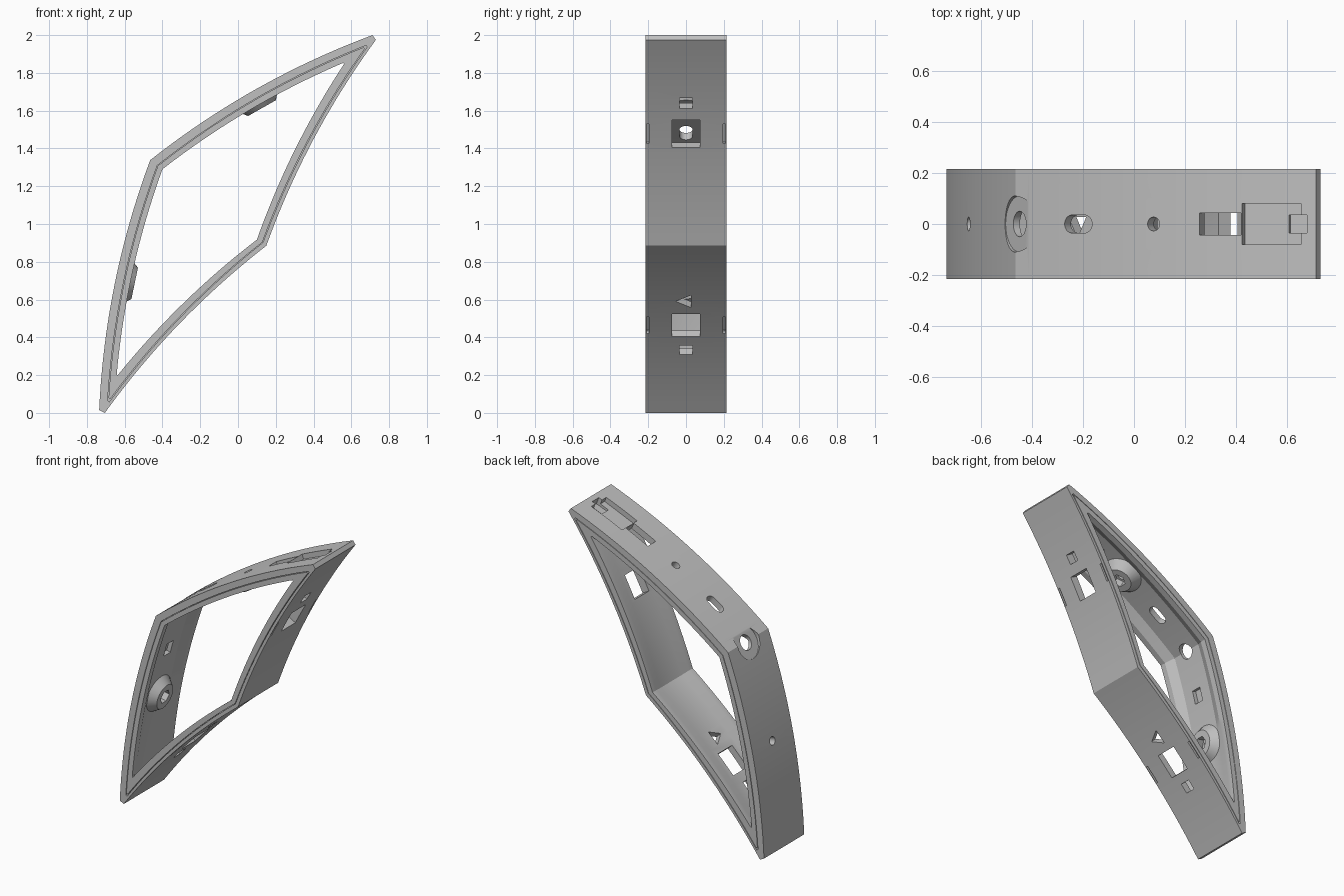
import bpy, bmesh, math
from mathutils import Matrix, Vector

if "Cube" in bpy.data.objects:
    bpy.data.objects.remove(bpy.data.objects["Cube"])

HALF = 0.215      # half depth of the frame
RADIUS = 4.3      # bend radius of the walls

grey = bpy.data.materials.new("plain grey")
grey.use_nodes = True
grey.diffuse_color = (0.53, 0.53, 0.53, 1)
grey.node_tree.nodes["Principled BSDF"].inputs["Base Color"].default_value = grey.diffuse_color


def make(name, bm):
    bmesh.ops.recalc_face_normals(bm, faces=bm.faces)
    if bm.calc_volume(signed=True) < 0:
        bmesh.ops.reverse_faces(bm, faces=bm.faces)
    mesh = bpy.data.meshes.new(name)
    bm.to_mesh(mesh)
    bm.free()
    mesh.materials.append(grey)
    obj = bpy.data.objects.new(name, mesh)
    bpy.context.collection.objects.link(obj)
    return obj


def bow(p, q, side, t):
    """Point and tangent on a bowed wall line from p to q."""
    p, q = Vector(p), Vector(q)
    d = q - p
    length = d.length
    n = Vector((-d.y, d.x)) / length
    sag = side * length ** 2 * t * (1 - t) / (2 * RADIUS)
    slope = side * length ** 2 * (1 - 2 * t) / (2 * RADIUS)
    return p + d * t + n * sag, (d + n * slope).normalized()


# Edges: left, upper, top tip, right, lower, bottom tip
SIDES = (1, 1, 0, -1, -1, 0)
LEFT, UPPER, RIGHT, LOWER = 0, 1, 3, 4
OUTER = [(-.735, .015), (-.465, 1.338), (.712, 2), (.73, 1.975), (.15, .885), (-.705, 0)]
GROOVE = [(-.69, .065), (-.427, 1.31), (.678, 1.945), (.684, 1.938), (.132, .902), (-.682, .058)]
INNER = [(-.642, .205), (-.4, 1.29), (.557, 1.853), (.562, 1.848), (.1, .917), (-.638, .198)]
RECESS = [(-.667, .145), (-.43, 1.31), (.597, 1.907), (.602, 1.902), (.112, .906), (-.663, .138)]


def outline(corners):
    pts = []
    for i, side in enumerate(SIDES):
        steps = 20 if side else 1
        q = corners[(i + 1) % len(corners)]
        pts += [bow(corners[i], q, side, k / steps)[0] for k in range(steps)]
    return pts


def ring(name, section):
    """Closed ring: section lists the (outline, y) rows in order round the wall."""
    bm = bmesh.new()
    rows = [[bm.verts.new((p.x, y, p.y)) for p in pts] for pts, y in section]
    n = len(rows[0])
    for r, a in enumerate(rows):
        b = rows[(r + 1) % len(rows)]
        for i in range(n):
            j = (i + 1) % n
            bm.faces.new((a[i], a[j], b[j], b[i]))
    return make(name, bm)


def seat(edge, t):
    """Local space on a wall: x along it, z outward."""
    p, d = bow(OUTER[edge], OUTER[(edge + 1) % 6], SIDES[edge], t)
    m = Matrix(((d.x, 0, -d.y), (0, 1, 0), (d.y, 0, d.x))).to_4x4()
    m.translation = (p.x, 0, p.y)
    return m


def block(m, length, width, lo=-.14, hi=.05, y=0):
    bm = bmesh.new()
    bmesh.ops.create_cube(bm, size=1)
    bm.transform(m @ Matrix.Translation((0, y, (lo + hi) / 2))
                 @ Matrix.Diagonal((length, width, hi - lo, 1)))
    return make("cutter", bm)


def drum(m, r, lo=-.2, hi=.05, sides=32, r_low=None, stretch=0, turn=0, name="cutter"):
    bm = bmesh.new()
    bmesh.ops.create_cone(bm, cap_ends=True, segments=sides, radius1=r_low or r,
                          radius2=r, depth=hi - lo)
    for v in bm.verts:
        if abs(v.co.x) > 1e-4:
            v.co.x += math.copysign(stretch, v.co.x)
    bm.transform(m @ Matrix.Translation((0, 0, (lo + hi) / 2)) @ Matrix.Rotation(turn, 4, 'Z'))
    return make(name, bm)


def cut(target, *cutters):
    """Subtract each cutter, moving to the next solver if one changes nothing."""
    for c in cutters:
        mod = target.modifiers.new("cut", 'BOOLEAN')
        mod.object, mod.operation = c, 'DIFFERENCE'
        before = len(target.data.vertices)
        for solver in ('MANIFOLD', 'EXACT', 'FLOAT'):
            mod.solver = solver
            graph = bpy.context.evaluated_depsgraph_get()
            mesh = bpy.data.meshes.new_from_object(target.evaluated_get(graph))
            if len(mesh.vertices) not in (0, before):
                target.data = mesh
                break
        target.modifiers.clear()
        bpy.data.objects.remove(c)


# Frame: thin seal grooves on both faces, walls hollowed between sloping lips
outer, groove, inner, recess = (outline(c) for c in (OUTER, GROOVE, INNER, RECESS))
groove_in = [g.lerp(p, .1) for g, p in zip(groove, inner)]
floor = HALF - .016
back = [(outer, HALF), (groove, HALF), (groove, floor), (groove_in, floor), (groove_in, HALF),
        (inner, HALF), (inner, HALF - .04), (recess, HALF - .1)]
frame = ring("frame", back + [(pts, -y) for pts, y in reversed(back)])

# Latch windows and edge slots in the right and lower walls
for edge, t, small_t in ((RIGHT, .475, .325), (LOWER, .51, .655)):
    m = seat(edge, t)
    cut(frame, block(m, .163, .15), block(seat(edge, small_t), .065, .07))
    for s in (-1, 1):
        cut(frame, block(m, .12, .013, -.024, .02, y=s * (HALF - .0115)))
cut(frame, drum(seat(LOWER, .365), .055, -.14, sides=3, turn=math.pi))

# Oval slot in the upper wall
cut(frame, drum(seat(UPPER, .225), .035, stretch=.03))

# Latch bay near the top tip
cut(frame, block(seat(UPPER, .7), .18, .085, -.11),
    block(seat(UPPER, .862), .25, .16, -.035),
    block(seat(UPPER, .94), .09, .07, -.05))

# Blind pocket inside the left wall
cut(frame, block(seat(LEFT, .765), .09, .07, -.12, -.02))

# Shallow counterbored cable hole through the upper left corner
m = Matrix(((.5, 0, -.866), (0, 1, 0), (.866, 0, .5))).to_4x4()
m.translation = (-.465, 0, 1.33)
cut(frame, drum(m, .11, -.02), drum(m, .05))

# Conical bolt seats with a hexagonal socket and a through hole
bolt_seats = []
for name, edge, t in (("left_bolt_seat", LEFT, .515), ("upper_bolt_seat", UPPER, .482)):
    m = seat(edge, t)
    boss = drum(m, .14, -.103, -.035, r_low=.085, name=name)
    for part in (boss, frame):
        cut(part, drum(m, .027), drum(m, .046, -.2, -.05, sides=6))
    bolt_seats.append(boss)

for obj in [frame] + bolt_seats:
    bpy.ops.object.select_all(action='DESELECT')
    obj.select_set(True)
    bpy.context.view_layer.objects.active = obj
    bpy.ops.object.shade_smooth_by_angle(angle=math.radians(25))
